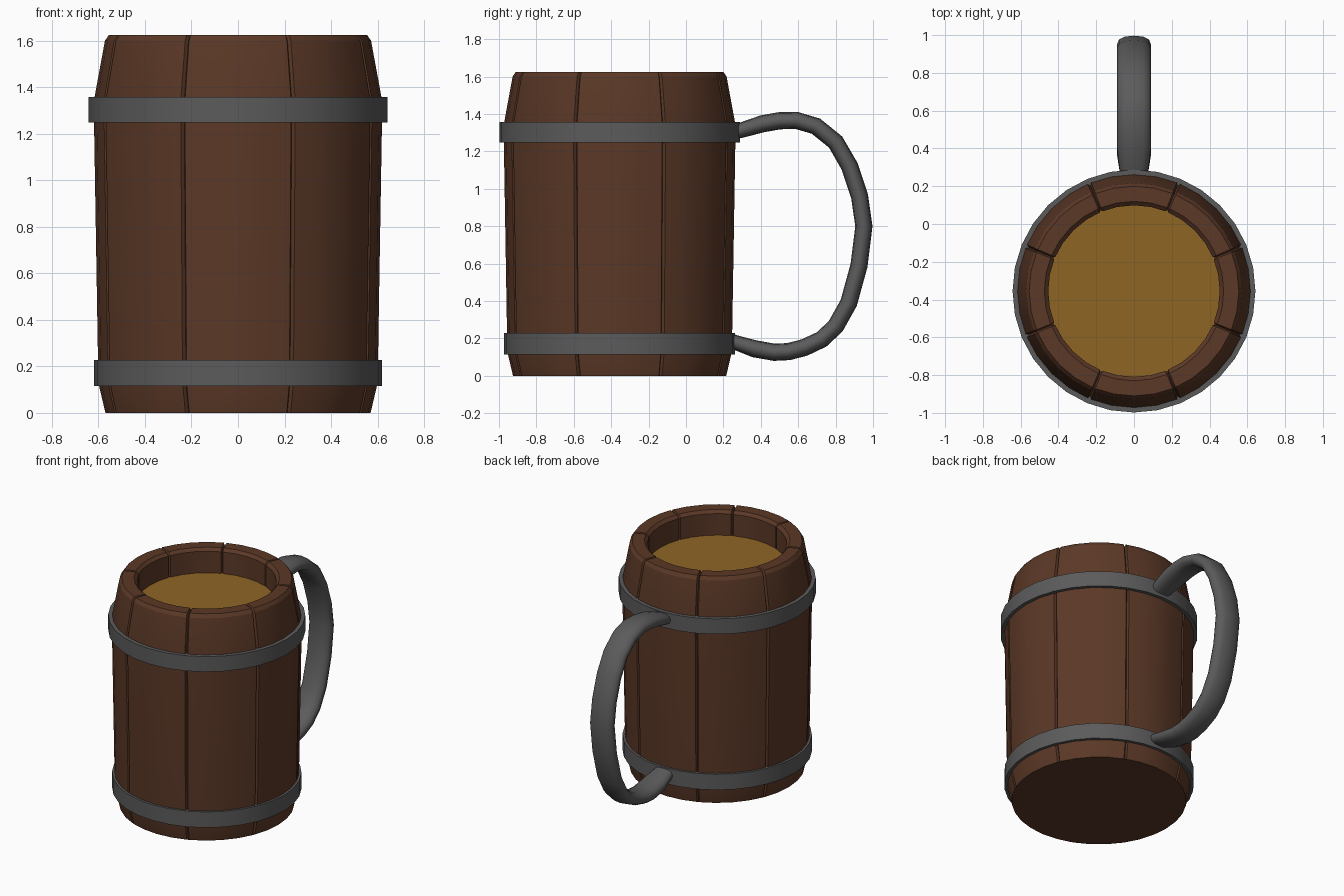
import bpy, bmesh, math
from mathutils import Vector

if "Cube" in bpy.data.objects:
    bpy.data.objects.remove(bpy.data.objects["Cube"])

CY = -0.355          # mug axis sits towards the front
SIDES = 32


def material(name, rgb):
    m = bpy.data.materials.new(name)
    m.diffuse_color = (*rgb, 1)
    m.use_nodes = True
    m.node_tree.nodes["Principled BSDF"].inputs["Base Color"].default_value = m.diffuse_color
    return m


WOOD = material("brown wood", (0.105, 0.040, 0.020))
METAL = material("grey metal", (0.105, 0.105, 0.105))
ALE = material("amber drink", (0.270, 0.130, 0.018))


def finish(bm, name, mat, angle=None):
    bmesh.ops.recalc_face_normals(bm, faces=bm.faces)
    me = bpy.data.meshes.new(name)
    bm.to_mesh(me)
    bm.free()
    ob = bpy.data.objects.new(name, me)
    bpy.context.collection.objects.link(ob)
    me.materials.append(mat)
    if angle:
        bpy.ops.object.select_all(action='DESELECT')
        ob.select_set(True)
        bpy.context.view_layer.objects.active = ob
        bpy.ops.object.shade_smooth_by_angle(angle=math.radians(angle))
    return ob


def bridge(bm, a, b):
    n = len(a)
    for i in range(n):
        j = (i + 1) % n
        bm.faces.new((a[i], a[j], b[j], b[i]))


# Barrel: profile of (radius, z, groove dr, groove dz), cut into eight staves
G = 0.016
profile = [(0.57, 0.0, -G, 0), (0.597, 0.115, -G, 0), (0.602, 0.23, -G, 0),
           (0.619, 1.25, -G, 0), (0.619, 1.345, -G, 0), (0.572, 1.60, -G, 0),
           (0.555, 1.625, -G, -G), (0.475, 1.625, G, -G),
           (0.454, 1.605, G, 0), (0.454, 1.38, G, 0)]
angles = []          # (angle in degrees, is groove)
for s in range(8):
    seam = 45 * s + 22.5
    angles += [(seam, True), (seam + 0.9, False)]
    angles += [(seam + k * 11.25, False) for k in (1, 2, 3)]
    angles += [(seam + 44.1, False)]
bm = bmesh.new()
rings = []
for r, z, dr, dz in profile:
    ring = []
    for a, groove in angles:
        t = math.radians(a)
        rr, zz = (r + dr, z + dz) if groove else (r, z)
        ring.append(bm.verts.new((rr * math.sin(t), CY + rr * math.cos(t), zz)))
    rings.append(ring)
for a, b in zip(rings, rings[1:]):
    bridge(bm, a, b)
bm.faces.new(rings[-1])
finish(bm, "barrel_staves", WOOD, 20)


def disc(name, r, z, mat):
    bm = bmesh.new()
    bmesh.ops.create_circle(bm, cap_ends=True, segments=SIDES, radius=r)
    bmesh.ops.translate(bm, verts=bm.verts, vec=(0, CY, z))
    for f in bm.faces:
        if f.normal.z < 0:
            f.normal_flip()
    ob = finish(bm, name, mat)
    return ob


# Flat base and drink
base = disc("barrel_base", 0.57, 0.0, WOOD)
base.data.flip_normals()
drink = disc("drink_surface", 0.462, 1.45, ALE)
if drink.data.polygons[0].normal.z < 0:
    drink.data.flip_normals()
if base.data.polygons[0].normal.z > 0:
    base.data.flip_normals()


# Metal hoops
def hoop(name, r, z0, z1):
    bm = bmesh.new()
    loops = []
    for rr, z in ((r, z0), (r, z1), (0.58, z1), (0.58, z0)):
        loops.append([bm.verts.new((rr * math.sin(2 * math.pi * i / SIDES),
                                    CY + rr * math.cos(2 * math.pi * i / SIDES), z))
                      for i in range(SIDES)])
    for k in range(4):
        bridge(bm, loops[k], loops[(k + 1) % 4])
    finish(bm, name, METAL, 30)


hoop("upper_hoop", 0.643, 1.248, 1.358)
hoop("lower_hoop", 0.618, 0.115, 0.228)

# Handle: flattened tube swept along a path in the y-z plane
path = [(0.25, 1.30), (0.30, 1.315), (0.41, 1.348), (0.50, 1.364), (0.59, 1.366),
        (0.695, 1.335), (0.80, 1.25), (0.875, 1.12), (0.928, 0.96), (0.951, 0.80),
        (0.925, 0.59), (0.87, 0.39), (0.80, 0.265), (0.725, 0.195), (0.634, 0.152),
        (0.55, 0.13), (0.473, 0.126), (0.366, 0.145), (0.29, 0.17), (0.23, 0.19)]
bm = bmesh.new()
rings = []
last = len(path) - 1
for i, (y, z) in enumerate(path):
    p, q = path[max(i - 1, 0)], path[min(i + 1, last)]
    t = Vector((0, q[0] - p[0], q[1] - p[1])).normalized()
    n = Vector((0, -t.z, t.y))
    end = min(i, last - i)
    w, h = ((0.068, 0.038), (0.078, 0.041), (0.09, 0.046))[min(end, 2)]
    ring = []
    for k in range(12):
        a = 2 * math.pi * k / 12
        c, s = math.cos(a), math.sin(a)
        cx = math.copysign(abs(c) ** 0.85, c)
        sx = math.copysign(abs(s) ** 0.85, s)
        ring.append(bm.verts.new(Vector((cx * w, y, z)) + n * (sx * h)))
    rings.append(ring)
for a, b in zip(rings, rings[1:]):
    bridge(bm, a, b)
bm.faces.new(rings[0])
bm.faces.new(rings[-1])
finish(bm, "handle", METAL, 50)
